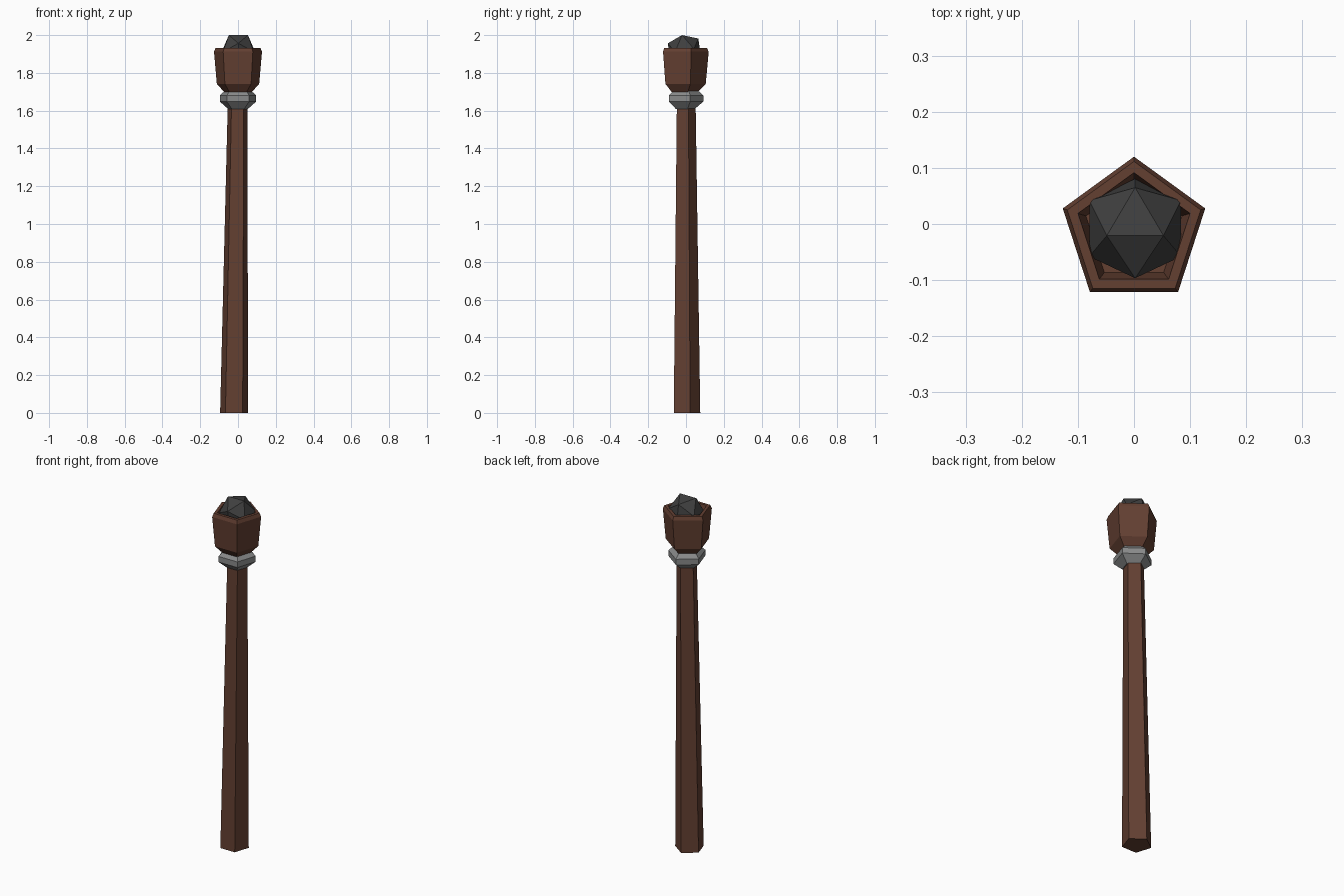
import bpy, bmesh, math
from mathutils import Matrix

if "Cube" in bpy.data.objects:
    bpy.data.objects.remove(bpy.data.objects["Cube"])

SIDES = 5


def material(name, rgb):
    m = bpy.data.materials.new(name)
    m.diffuse_color = (*rgb, 1)
    m.use_nodes = True
    m.node_tree.nodes["Principled BSDF"].inputs["Base Color"].default_value = m.diffuse_color
    return m


wood = material("dark wood", (0.125, 0.05, 0.031))
metal = material("grey metal", (0.25, 0.255, 0.255))
coal = material("charcoal", (0.05, 0.05, 0.05))


def finish(name, bm, mat):
    bmesh.ops.recalc_face_normals(bm, faces=bm.faces)
    mesh = bpy.data.meshes.new(name)
    bm.to_mesh(mesh)
    bm.free()
    mesh.materials.append(mat)
    ob = bpy.data.objects.new(name, mesh)
    bpy.context.collection.objects.link(ob)
    return ob


def loft(name, profile, mat):
    """Five-sided solid through rings of (radius, z, centre x, centre y), one corner facing back."""
    bm = bmesh.new()
    rings = []
    for r, z, cx, cy in profile:
        angles = [math.pi / 2 + i * math.tau / SIDES for i in range(SIDES)]
        rings.append([bm.verts.new((cx + r * math.cos(a), cy + r * math.sin(a), z)) for a in angles])
    for lo, hi in zip(rings, rings[1:]):
        for i in range(SIDES):
            j = (i + 1) % SIDES
            bm.faces.new((lo[i], lo[j], hi[j], hi[i]))
    bm.faces.new(rings[0])
    bm.faces.new(rings[-1])
    return finish(name, bm, mat)


# tapered, slightly leaning handle
loft("handle", [(0.0775, 0.0, -0.021, -0.002), (0.055, 1.63, -0.002, -0.004)], wood)

# metal collar
loft("collar", [(r, z, 0, -0.009) for r, z in
                [(0.056, 1.61), (0.101, 1.648), (0.101, 1.68), (0.074, 1.705)]], metal)

# hollow cup with a chamfered rim
loft("cup", [(r, z, 0, -0.0135) for r, z in
             [(0.078, 1.70), (0.118, 1.742), (0.1335, 1.912), (0.125, 1.932),
              (0.105, 1.932), (0.09, 1.86)]], wood)

# coal lump: an icosahedron with one edge up, tipped forward
p, a = (1 + math.sqrt(5)) / 2, 0.0505
points = []
for s in (-1, 1):
    for t in (-1, 1):
        points += [(s * a, 0, t * p * a), (0, s * p * a, t * a), (s * p * a, t * a, 0)]
bm = bmesh.new()
for co in points:
    bm.verts.new(co)
bmesh.ops.convex_hull(bm, input=bm.verts)
bm.transform(Matrix.Translation((0.002, -0.008, 1.9193)) @ Matrix.Rotation(math.radians(9), 4, 'X'))
finish("coal_lump", bm, coal)
